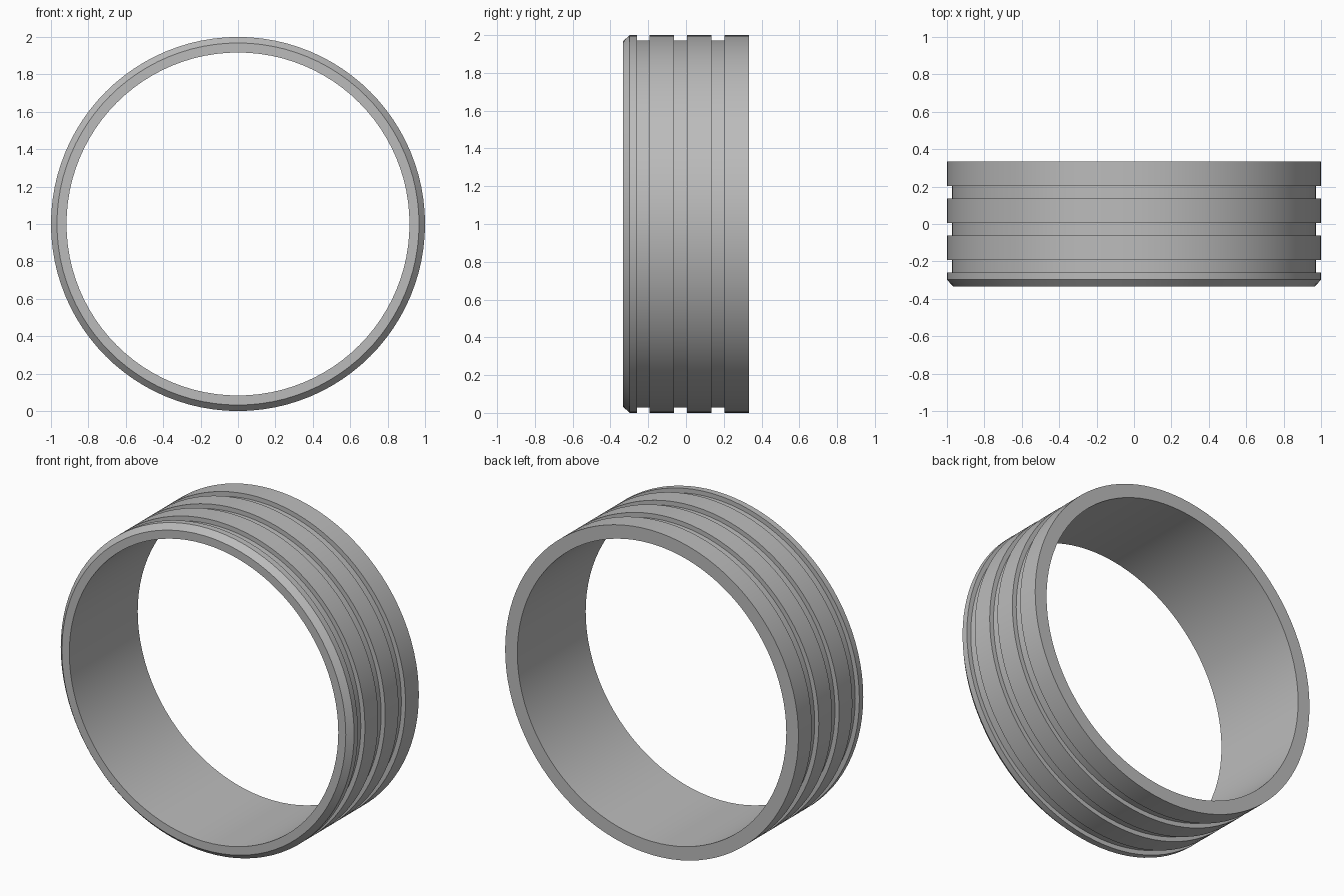
import bpy, bmesh, math
from mathutils import Matrix, Vector

cube = bpy.data.objects.get("Cube")
if cube:
    bpy.data.objects.remove(cube, do_unlink=True)

# Single plain grey material
grey = bpy.data.materials.new("plain_grey")
grey.use_nodes = True
colour = (0.50, 0.50, 0.50, 1)
grey.diffuse_color = colour
grey.node_tree.nodes["Principled BSDF"].inputs["Base Color"].default_value = colour

INNER, GROOVE, CHAMFER, OUTER = 0.917, 0.972, 0.968, 1.0
HALF_DEPTH, GROOVE_WIDTH = 0.333, 0.068
SEGMENTS = 96

# Cross-section as (radius, y): bore, chamfered front lip, three grooves, back face
profile = [(INNER, HALF_DEPTH), (INNER, -HALF_DEPTH),
           (CHAMFER, -HALF_DEPTH), (OUTER, -0.298)]
for start in (-0.26, -0.0625, 0.135):
    end = start + GROOVE_WIDTH
    profile += [(OUTER, start), (GROOVE, start), (GROOVE, end), (OUTER, end)]
profile.append((OUTER, HALF_DEPTH))

# Revolve the closed cross-section around the y axis
bm = bmesh.new()
verts = [bm.verts.new((0, y, r)) for r, y in profile]
edges = [bm.edges.new((verts[i - 1], v)) for i, v in enumerate(verts)]
bmesh.ops.spin(bm, geom=verts + edges, cent=(0, 0, 0), axis=(0, 1, 0),
               angle=math.tau, steps=SEGMENTS, use_merge=True)
bmesh.ops.remove_doubles(bm, verts=bm.verts, dist=0.0001)
bmesh.ops.recalc_face_normals(bm, faces=bm.faces)
bmesh.ops.transform(bm, matrix=Matrix.Translation(Vector((0, 0, OUTER))), verts=bm.verts)

mesh = bpy.data.meshes.new("grooved_ring")
bm.to_mesh(mesh)
bm.free()
mesh.materials.append(grey)
ring = bpy.data.objects.new("grooved_ring", mesh)
bpy.context.collection.objects.link(ring)

# Smooth round walls with crisp profile edges
bpy.context.view_layer.objects.active = ring
ring.select_set(True)
bpy.ops.object.shade_smooth_by_angle(angle=math.radians(30))
